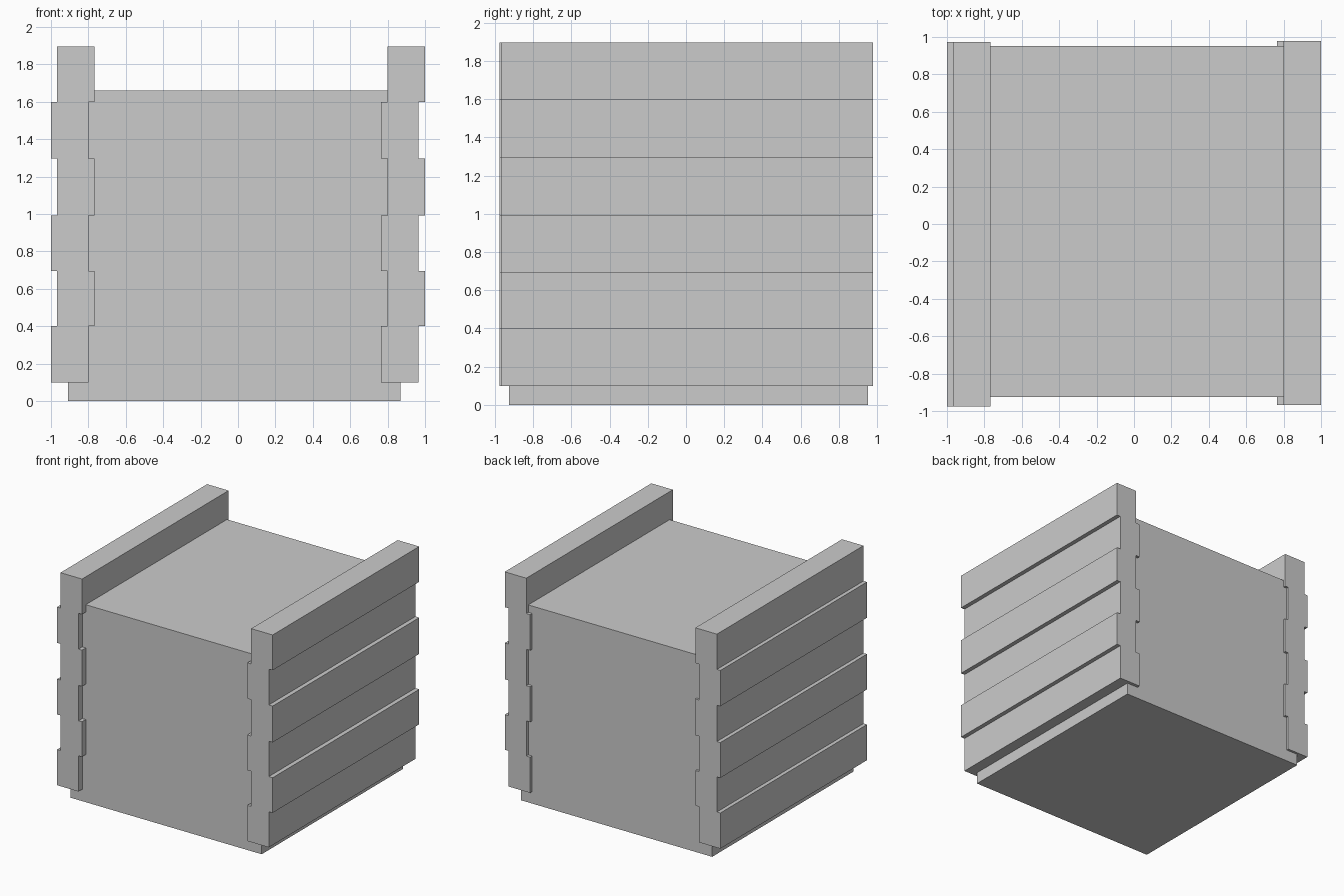
import bpy, bmesh

if "Cube" in bpy.data.objects:
    bpy.data.objects.remove(bpy.data.objects["Cube"])


def extrude_profile(name, points, y0, y1):
    """Extrude an x-z outline along y."""
    bm = bmesh.new()
    face = bm.faces.new([bm.verts.new((x, y0, z)) for x, z in points])
    out = bmesh.ops.extrude_face_region(bm, geom=[face])
    moved = [g for g in out["geom"] if isinstance(g, bmesh.types.BMVert)]
    bmesh.ops.translate(bm, vec=(0, y1 - y0, 0), verts=moved)
    bmesh.ops.recalc_face_normals(bm, faces=bm.faces)
    mesh = bpy.data.meshes.new(name)
    bm.to_mesh(mesh)
    bm.free()
    obj = bpy.data.objects.new(name, mesh)
    bpy.context.collection.objects.link(obj)
    return obj


def rect(x0, x1, z0, z1):
    return [(x0, z0), (x1, z0), (x1, z1), (x0, z1)]


# Plank heights, shared by both walls
levels = [0.1, 0.4, 0.695, 0.992, 1.297, 1.598, 1.895]


def plank_wall(side, spans, y0, y1):
    # Lowest plank is a separate board
    extrude_profile(side + "_bottom_plank", rect(*spans[0], levels[0], levels[1]), y0, y1)
    # Upper five planks step in and out as one outline
    inner, outer = [], []
    for i in range(1, 6):
        x0, x1 = spans[i % 2]
        for z in levels[i:i + 2]:
            inner.append((x0, z))
            outer.append((x1, z))
    extrude_profile(side + "_stepped_wall", inner + outer[::-1], y0, y1)


# Solid body between the walls
extrude_profile("core_block", rect(-0.91, 0.868, 0, 1.66), -0.925, 0.952)

# Staggered plank walls
plank_wall("left", [(-1.0, -0.8), (-0.968, -0.768)], -0.975, 0.972)
plank_wall("right", [(0.764, 0.964), (0.8, 1.0)], -0.968, 0.979)
